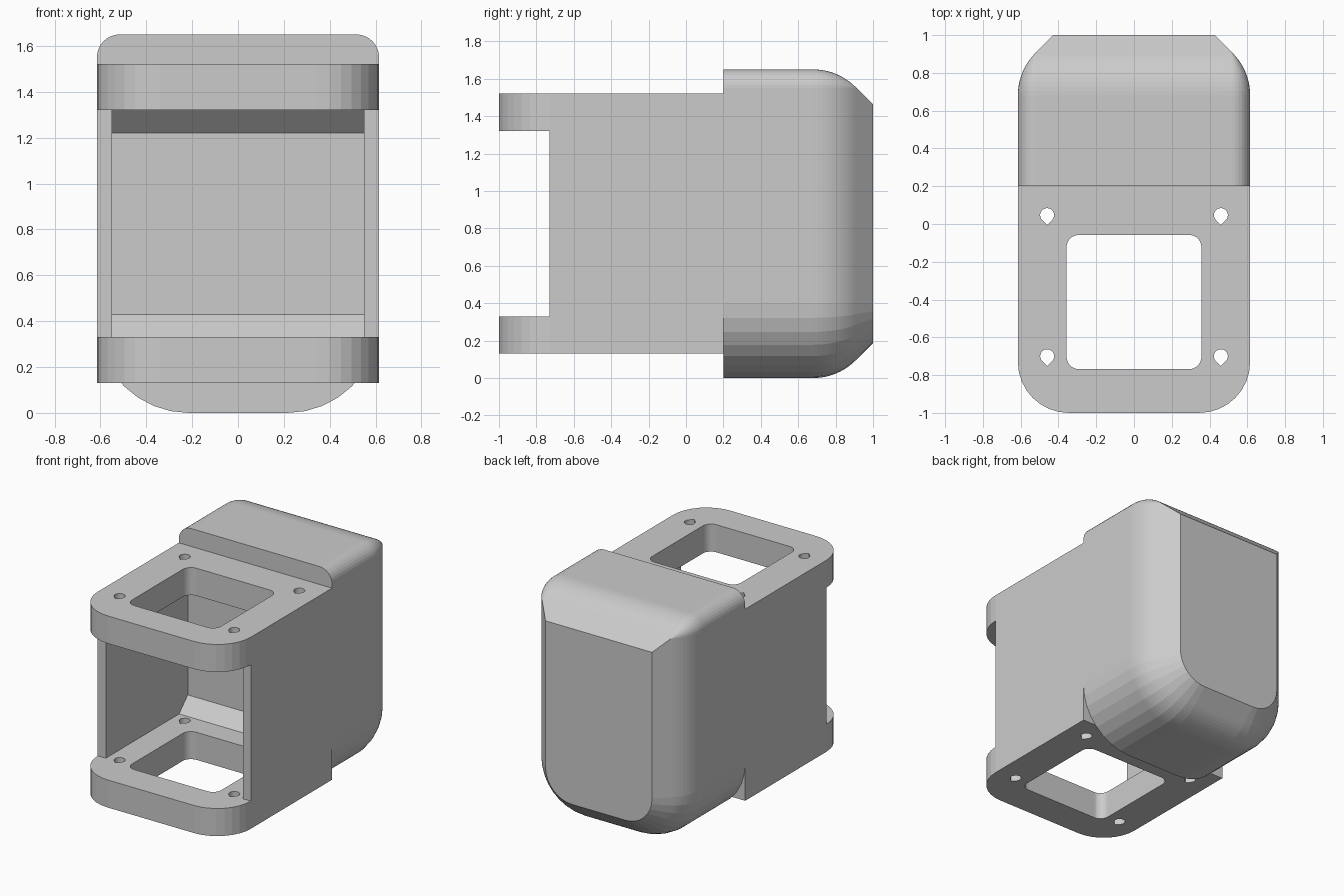
import bpy, bmesh
from math import sin, cos, pi, radians
from mathutils import Vector

if "Cube" in bpy.data.objects:
    bpy.data.objects.remove(bpy.data.objects["Cube"], do_unlink=True)

grey = bpy.data.materials.new("plain_grey")
grey.use_nodes = True
grey.diffuse_color = (0.6, 0.6, 0.6, 1)
grey.node_tree.nodes["Principled BSDF"].inputs["Base Color"].default_value = (0.6, 0.6, 0.6, 1)

HALF = 0.615          # half width of the housing
STEP = 0.2            # where the rear block begins


def rounded(u0, u1, v0, v1, low_r, high_r, seg=8):
    """Counter-clockwise rectangle with separate radii for low-v and high-v corners."""
    pts = []
    for k, (u, v, r) in enumerate([(u1, v0, low_r), (u1, v1, high_r),
                                   (u0, v1, high_r), (u0, v0, low_r)]):
        cu = u - r if u == u1 else u + r
        cv = v - r if v == v1 else v + r
        n = seg if r > 0 else 0
        for i in range(n + 1):
            a = (k - 1) * pi / 2 + pi / 2 * i / max(n, 1)
            pts.append((cu + r * cos(a), cv + r * sin(a)) if r > 0 else (u, v))
    return pts


def loft(name, rings):
    """Closed solid through rings of equal point count."""
    bm = bmesh.new()
    loops = [[bm.verts.new(p) for p in ring] for ring in rings]
    for a, b in zip(loops, loops[1:]):
        for i in range(len(a)):
            j = (i + 1) % len(a)
            bm.faces.new((a[i], a[j], b[j], b[i]))
    bm.faces.new(loops[0][::-1])
    bm.faces.new(loops[-1])
    bmesh.ops.remove_doubles(bm, verts=bm.verts, dist=1e-5)
    bmesh.ops.recalc_face_normals(bm, faces=bm.faces)
    mesh = bpy.data.meshes.new(name)
    bm.to_mesh(mesh)
    bm.free()
    mesh.materials.append(grey)
    obj = bpy.data.objects.new(name, mesh)
    bpy.context.collection.objects.link(obj)
    return obj


def prism_z(name, pts, lo, hi):
    return loft(name, [[(x, y, z) for x, y in pts] for z in (lo, hi)])


def prism_x(name, pts, half):
    return loft(name, [[(x, y, z) for y, z in pts] for x in (-half, half)])


def combine(target, other, operation):
    mod = target.modifiers.new(operation.lower(), "BOOLEAN")
    mod.operation, mod.solver, mod.object = operation, "EXACT", other
    bpy.context.view_layer.objects.active = target
    bpy.ops.object.modifier_apply(modifier=mod.name)
    bpy.data.objects.remove(other, do_unlink=True)


# Front frame with rounded front corners
housing = prism_z("housing", rounded(-HALF, HALF, -1, STEP, 0.27, 0), 0.13, 1.52)

# Rear block: the section shrinks through a 45 degree arc, then a straight chamfer
arc_r, arc_y = 0.32, 0.68
steps = [(STEP, 0)]
for i in range(11):
    a = radians(45) * i / 10
    steps.append((arc_y + arc_r * sin(a), arc_r * (1 - cos(a))))
steps += [(steps[-1][0] + 0.1 - steps[-1][1], 0.1), (1, steps[-1][1] + 1 - steps[-1][0])]
rings = []
for y, d in steps:
    top_r = max(0.1 - d, 1e-7)
    section = rounded(d - HALF, HALF - d, d, 1.65 - d, 0.4 - d, top_r)
    rings.append([(x, y, z) for x, z in section])
combine(housing, loft("rear_block", rings), "UNION")

# Front gap between the two plates
combine(housing, prism_x("front_gap", [(-1.2, 0.33), (-0.73, 0.33), (-0.73, 1.32), (-1.2, 1.32)], 1),
        "DIFFERENCE")

# Inner cavity with sloped rear corners
cavity = [(-1.1, 0.33), (0.11, 0.33), (0.21, 0.43), (0.21, 1.22), (0.11, 1.32), (-1.1, 1.32)]
combine(housing, prism_x("cavity", cavity, 0.55), "DIFFERENCE")

# Window through both plates
combine(housing, prism_z("window", rounded(-0.357, 0.357, -0.768, -0.058, 0.065, 0.065), -0.2, 2),
        "DIFFERENCE")

# Teardrop screw holes
for x in (-0.46, 0.46):
    for y in (-0.7, 0.047):
        r = 0.037
        drop = [(x + r * cos(a), y + r * sin(a))
                for a in (radians(-45 + 270 * i / 18) for i in range(19))]
        drop.append((x, y - r * 2 ** 0.5))
        # The cut stops inside the cavity so the rear block stays whole
        combine(housing, prism_z("screw_hole", drop, -0.2, 2), "DIFFERENCE")

for poly in housing.data.polygons:
    poly.use_smooth = False
    poly.material_index = 0
